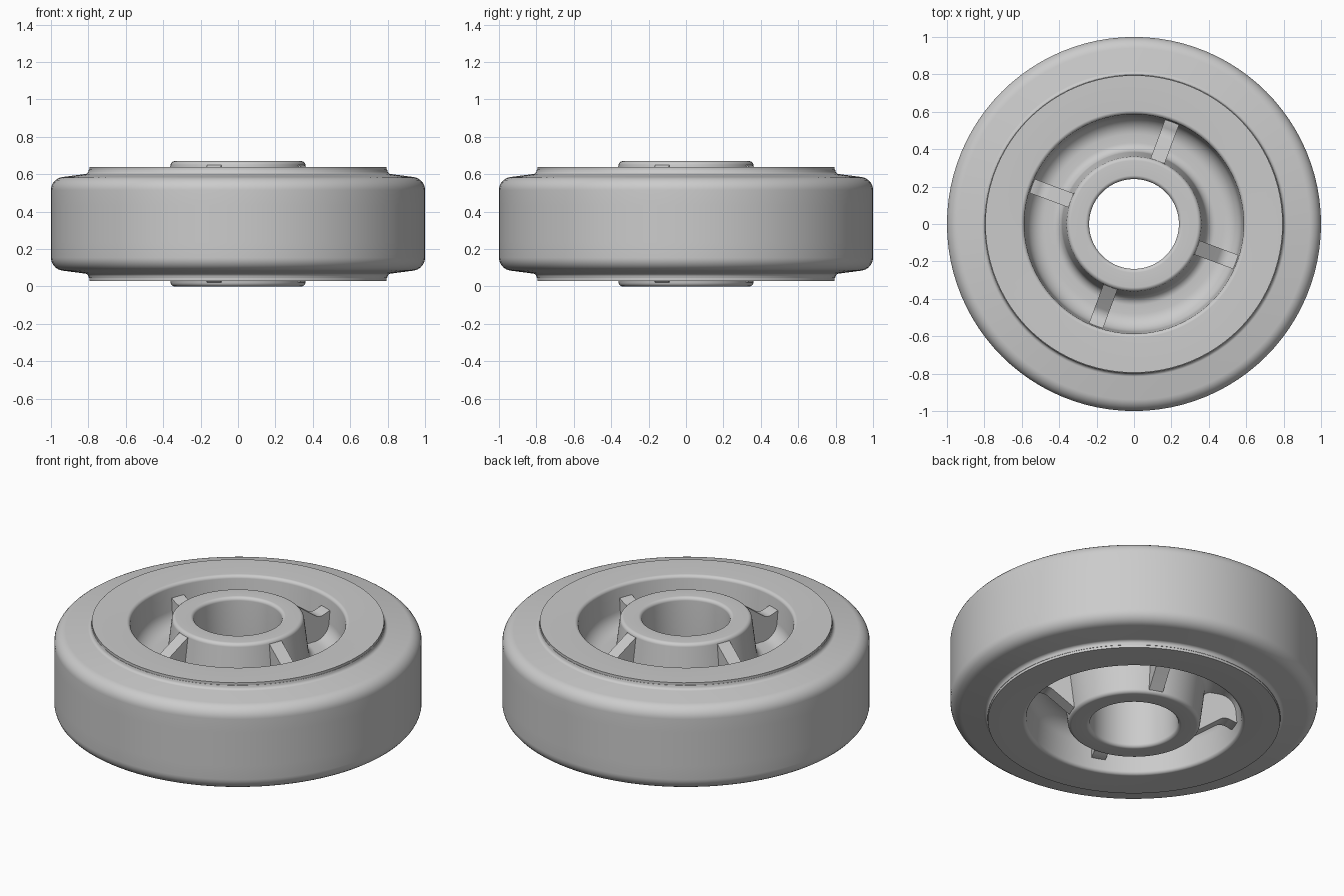
import bpy, bmesh, math
from mathutils import Vector, Matrix

MID = 0.335      # height of the wheel's middle plane
SEGMENTS = 96

if "Cube" in bpy.data.objects:
    bpy.data.objects.remove(bpy.data.objects["Cube"])

grey = bpy.data.materials.new("plain grey")
grey.use_nodes = True
grey.diffuse_color = (0.6, 0.6, 0.6, 1)
grey.node_tree.nodes["Principled BSDF"].inputs["Base Color"].default_value = (0.6, 0.6, 0.6, 1)


def finish(bm, name):
    """Turn a bmesh into a shaded object standing on the ground."""
    bmesh.ops.recalc_face_normals(bm, faces=bm.faces)
    mesh = bpy.data.meshes.new(name)
    bm.to_mesh(mesh)
    bm.free()
    mesh.materials.append(grey)
    obj = bpy.data.objects.new(name, mesh)
    bpy.context.collection.objects.link(obj)
    obj.location.z = MID
    bpy.ops.object.select_all(action='DESELECT')
    obj.select_set(True)
    bpy.context.view_layer.objects.active = obj
    bpy.ops.object.shade_smooth_by_angle(angle=math.radians(35))


def rounded(corners, steps=7):
    """Round each inner corner (radius, height, fillet) of an open profile."""
    pts = [Vector(c[:2]) for c in corners]
    out = []
    for i, (p, c) in enumerate(zip(pts, corners)):
        fillet = c[2]
        if fillet == 0:
            out.append(p)
            continue
        a = (pts[i - 1] - p).normalized()
        b = (pts[i + 1] - p).normalized()
        half = a.angle(b) / 2
        centre = p + (a + b).normalized() * (fillet / math.sin(half))
        reach = fillet / math.tan(half)
        start, end = p + a * reach - centre, p + b * reach - centre
        for k in range(steps + 1):
            out.append(centre + start.lerp(end, k / steps).normalized() * fillet)
    return out


def mirrored(half):
    """Close an upper half profile with its reflection below."""
    return half + [Vector((p.x, -p.y)) for p in reversed(half)]


def lathe(name, corners):
    """Revolve a mirrored profile into a ring."""
    profile = mirrored(rounded(corners))
    bm = bmesh.new()
    rings = []
    for s in range(SEGMENTS):
        t = math.tau * s / SEGMENTS
        rings.append([bm.verts.new((p.x * math.cos(t), p.x * math.sin(t), p.y))
                      for p in profile])
    n = len(profile)
    for s in range(SEGMENTS):
        a, b = rings[s], rings[(s + 1) % SEGMENTS]
        for i in range(n):
            j = (i + 1) % n
            bm.faces.new((a[i], b[i], b[j], a[j]))
    finish(bm, name)


# Hub, dished web and rim in one turned body
lathe("wheel_core", [
    (0.24, 0.1, 0), (0.24, 0.335, 0.02), (0.358, 0.335, 0.022),
    (0.39, 0.07, 0.05), (0.568, 0.07, 0.095), (0.588, 0.305, 0.02),
    (0.795, 0.305, 0), (0.795, 0.2, 0),
])

# Tyre with rounded shoulders and a small fillet against the rim
lathe("tyre", [
    (0.785, 0.2, 0), (0.785, 0.29, 0), (0.797, 0.29, 0),
    (0.803, 0.268, 0.02), (1.0, 0.242, 0.07), (1.0, 0.1, 0),
])

# Four radial ribs, dipping from the hub and curling up at the rim
rib_profile = mirrored(rounded([
    (0.335, 0.315, 0), (0.36, 0.315, 0), (0.51, 0.205, 0.06),
    (0.575, 0.23, 0), (0.582, 0.23, 0),
]))
for k in range(4):
    bm = bmesh.new()
    side = bm.faces.new([bm.verts.new((p.x, -0.04, p.y)) for p in rib_profile])
    grown = bmesh.ops.extrude_face_region(bm, geom=[side])["geom"]
    moved = [v for v in grown if isinstance(v, bmesh.types.BMVert)]
    bmesh.ops.translate(bm, verts=moved, vec=(0, 0.08, 0))
    turn = Matrix.Rotation(math.radians(69.5 + 90 * k), 3, 'Z')
    bmesh.ops.rotate(bm, verts=bm.verts, cent=(0, 0, 0), matrix=turn)
    finish(bm, f"rib_{k + 1}")
